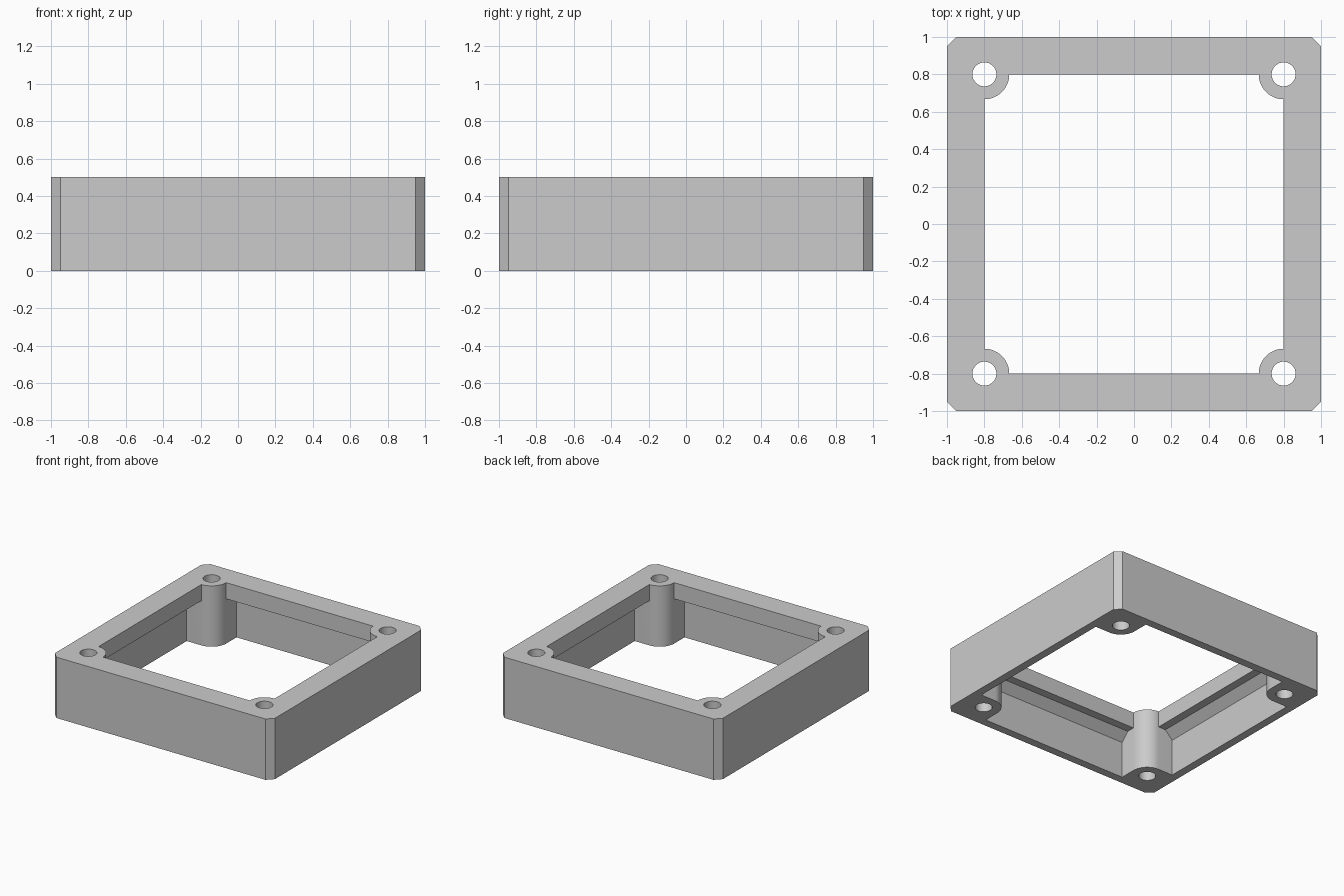
import bpy
import bmesh
from math import cos, sin, pi, radians

HEIGHT = 0.5
CHAMFER = 0.05      # outer vertical corner cut
OPENING = 0.8       # half width of the top opening, also screw position
WALL = 0.933        # half width between the thin lower walls
BOSS_R = 0.133
HOLE_R = 0.064

cube = bpy.data.objects.get("Cube")
if cube:
    bpy.data.objects.remove(cube, do_unlink=True)

grey = bpy.data.materials.new("plain grey")
grey.use_nodes = True
colour = (0.6, 0.6, 0.6, 1)
grey.diffuse_color = colour
grey.node_tree.nodes["Principled BSDF"].inputs["Base Color"].default_value = colour


def loft(name, sections):
    """Closed solid through matching (outline, z) sections."""
    bm = bmesh.new()
    rings = [[bm.verts.new((x, y, z)) for x, y in outline] for outline, z in sections]
    n = len(rings[0])
    for low, high in zip(rings, rings[1:]):
        for i in range(n):
            j = (i + 1) % n
            bm.faces.new((low[i], low[j], high[j], high[i]))
    bm.faces.new(rings[0][::-1])
    bm.faces.new(rings[-1])
    bmesh.ops.recalc_face_normals(bm, faces=bm.faces)
    mesh = bpy.data.meshes.new(name)
    bm.to_mesh(mesh)
    bm.free()
    mesh.materials.append(grey)
    obj = bpy.data.objects.new(name, mesh)
    bpy.context.collection.objects.link(obj)
    return obj


def subtract(target, cutter):
    """Cut one solid from another and discard the cutter."""
    mod = target.modifiers.new("cut", 'BOOLEAN')
    mod.operation = 'DIFFERENCE'
    mod.solver = 'EXACT'
    mod.object = cutter
    bpy.context.view_layer.objects.active = target
    bpy.ops.object.modifier_apply(modifier=mod.name)
    bpy.data.objects.remove(cutter, do_unlink=True)


def square(h):
    return [(-h, -h), (h, -h), (h, h), (-h, h)]


def arc(cx, cy, r, start, end, steps):
    angles = [start + (end - start) * i / steps for i in range(steps + 1)]
    return [(cx + r * cos(a), cy + r * sin(a)) for a in angles]


# Outer block with cut corners
c = 1 - CHAMFER
octagon = [(-c, -1), (c, -1), (1, -c), (1, c), (c, 1), (-c, 1), (-1, c), (-1, -c)]
frame = loft("frame", [(octagon, 0), (octagon, HEIGHT)])

# Cavity: thin lower wall, sloped step, flat ledge, narrower top opening
cavity = loft("cavity_cutter", [
    (square(WALL), -0.1), (square(WALL), 0.3), (square(0.867), 0.367),
    (square(OPENING), 0.367), (square(OPENING), HEIGHT + 0.1)])

# Corner bosses: a rounded inner corner with flats running into the walls
corners = [(sx, sy) for sx in (-1, 1) for sy in (-1, 1)]
boss = arc(OPENING, OPENING, BOSS_R, pi, 1.5 * pi, 16)
inner = OPENING - BOSS_R
boss += [(c, inner), (c, c), (inner, c)]
for sx, sy in corners:
    outline = [(sx * x, sy * y) for x, y in boss]
    subtract(cavity, loft("boss_cutter", [(outline, -0.2), (outline, HEIGHT + 0.2)]))
subtract(frame, cavity)

# Screw holes through the bosses
for sx, sy in corners:
    ring = arc(sx * OPENING, sy * OPENING, HOLE_R, 0, 2 * pi, 48)[:-1]
    subtract(frame, loft("hole_cutter", [(ring, -0.2), (ring, HEIGHT + 0.2)]))

# Smooth the round surfaces, keep the edges crisp
bpy.ops.object.select_all(action='DESELECT')
frame.select_set(True)
bpy.context.view_layer.objects.active = frame
bpy.ops.object.shade_smooth_by_angle(angle=radians(30))
